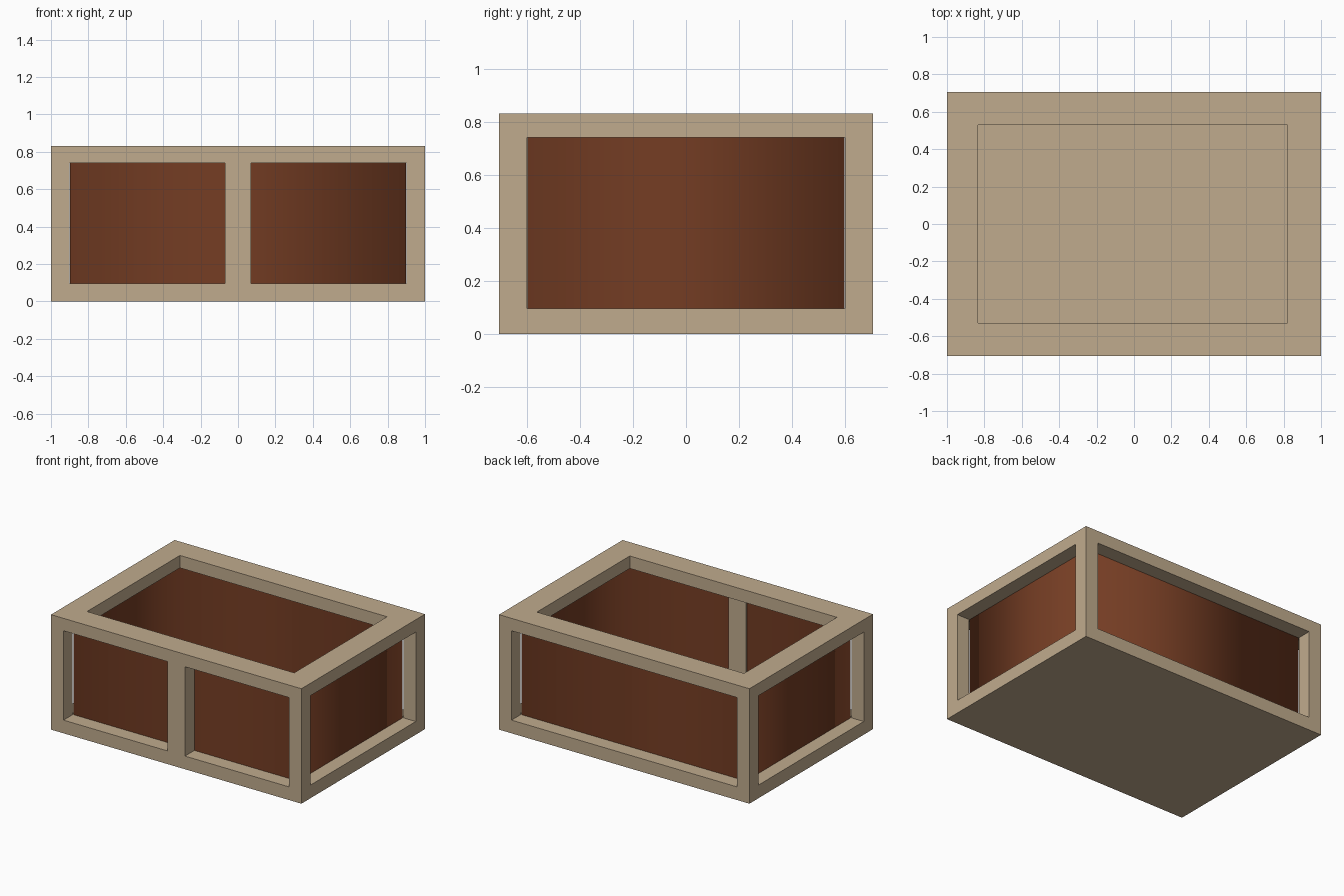
import bpy

if "Cube" in bpy.data.objects:
    bpy.data.objects.remove(bpy.data.objects["Cube"])

W, D, H = 1.0, 0.705, 0.83      # half width, half depth, full height
LOW, HIGH = 0.095, 0.74         # bottom and top of the openings


def material(name, rgb):
    m = bpy.data.materials.new(name)
    m.diffuse_color = (*rgb, 1)
    m.use_nodes = True
    m.node_tree.nodes["Principled BSDF"].inputs["Base Color"].default_value = m.diffuse_color
    return m


tan = material("pale tan frame", (0.53, 0.41, 0.27))
brown = material("red brown panel", (0.175, 0.046, 0.017))


def make(name, verts, faces, mat, smooth=False):
    me = bpy.data.meshes.new(name)
    me.from_pydata(verts, [], faces)
    me.materials.append(mat)
    for p in me.polygons:
        p.use_smooth = smooth
    ob = bpy.data.objects.new(name, me)
    bpy.context.collection.objects.link(ob)
    return ob


def loop(x0, x1, y0, y1, z):
    return [(x0, y0, z), (x1, y0, z), (x1, y1, z), (x0, y1, z)]


def band(a, b):
    # four quads joining vertex loop a to vertex loop b
    return [(a + i, a + (i + 1) % 4, b + (i + 1) % 4, b + i) for i in range(4)]


def box(name, x0, x1, y0, y1, z0, z1):
    verts = loop(x0, x1, y0, y1, z0) + loop(x0, x1, y0, y1, z1)
    return make(name, verts, [(3, 2, 1, 0), (4, 5, 6, 7)] + band(0, 4), tan)


# Solid base slab, also the inner floor
box("base", -W, W, -D, D, 0, LOW)

# Top rim with its rectangular opening
outer, inner = (-W, W, -D, D), (-0.835, 0.82, -0.53, 0.53)
verts = loop(*outer, HIGH) + loop(*outer, H) + loop(*inner, H) + loop(*inner, HIGH)
make("top_rim", verts, band(0, 4) + band(4, 8) + band(8, 12) + band(12, 0), tan)

# Corner posts
for sx, nx in ((-1, "left"), (1, "right")):
    for sy, ny in ((-1, "front"), (1, "back")):
        xs = sorted((sx * W, sx * 0.9))
        ys = sorted((sy * D, sy * 0.6))
        box(f"{ny}_{nx}_post", *xs, *ys, LOW, HIGH)

# Front centre post, showing through on the inside
box("front_centre_post", -0.07, 0.07, -D, -0.585, LOW, HIGH)

# Thin wraparound panel set behind the posts, softly shaded round the corners
rect = (-0.897, 0.897, -0.598, 0.598)
make("wall_panel", loop(*rect, LOW) + loop(*rect, HIGH), band(0, 4), brown, True)
